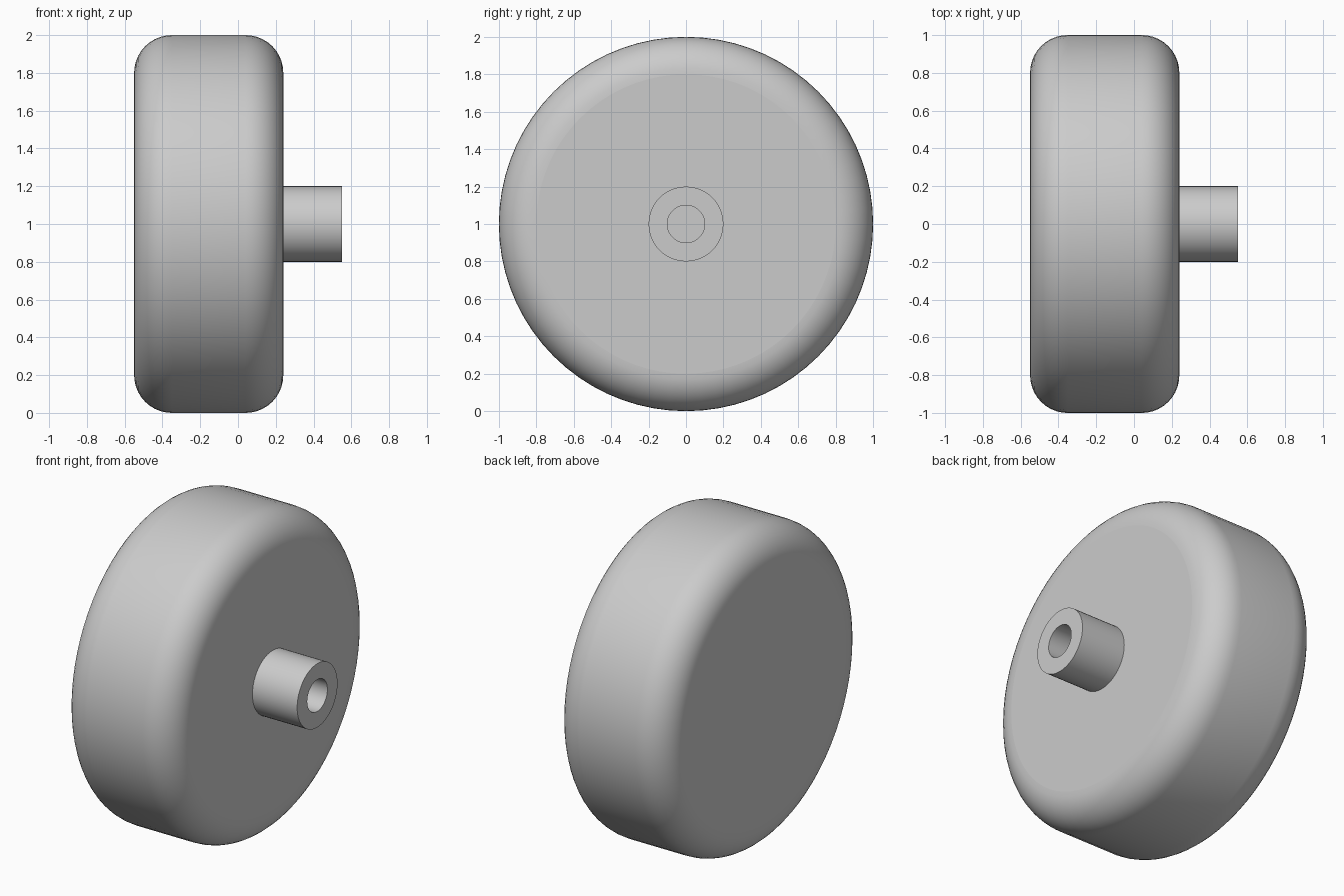
import bpy
import bmesh
from math import cos, sin, pi, radians

cube = bpy.data.objects.get("Cube")
if cube:
    bpy.data.objects.remove(cube, do_unlink=True)

grey = bpy.data.materials.new("light grey")
grey.use_nodes = True
colour = (0.6, 0.6, 0.6, 1)
grey.diffuse_color = colour
grey.node_tree.nodes["Principled BSDF"].inputs["Base Color"].default_value = colour


def lathe(name, profile, segments, closed):
    """Spin (x, radius) points about the axle; close into a tube or cap the ends."""
    bm = bmesh.new()
    rings = []
    for x, r in profile:
        angles = [2 * pi * i / segments for i in range(segments)]
        rings.append([bm.verts.new((x, r * cos(a), r * sin(a))) for a in angles])
    pairs = list(zip(rings, rings[1:]))
    if closed:
        pairs.append((rings[-1], rings[0]))
    else:
        bm.faces.new(rings[0])
        bm.faces.new(rings[-1])
    for a, b in pairs:
        for i in range(segments):
            j = (i + 1) % segments
            bm.faces.new((a[i], a[j], b[j], b[i]))
    bmesh.ops.recalc_face_normals(bm, faces=bm.faces)
    mesh = bpy.data.meshes.new(name)
    bm.to_mesh(mesh)
    bm.free()
    mesh.materials.append(grey)
    obj = bpy.data.objects.new(name, mesh)
    bpy.context.collection.objects.link(obj)
    obj.location.z = 1
    bpy.ops.object.select_all(action="DESELECT")
    obj.select_set(True)
    bpy.context.view_layer.objects.active = obj
    bpy.ops.object.shade_smooth_by_angle(angle=radians(30))
    # End discs stay perfectly flat
    for p in mesh.polygons:
        if len(p.vertices) > 4:
            p.use_smooth = False
    return obj


# Wheel: solid disc with rounded shoulders
left, right, radius, fillet, steps = -0.55, 0.24, 1.0, 0.2, 10
arc = [pi / 2 * i / steps for i in range(steps + 1)]
rim = radius - fillet
profile = [(left + fillet * (1 - cos(a)), rim + fillet * sin(a)) for a in arc]
profile += [(right - fillet * (1 - cos(a)), rim + fillet * sin(a)) for a in reversed(arc)]
lathe("wheel", profile, 72, False)

# Hub: hollow axle stub standing on the wheel's face
hub_end, hub_radius, bore = 0.55, 0.2, 0.1
lathe("hub", [(right, bore), (right, hub_radius), (hub_end, hub_radius), (hub_end, bore)], 48, True)
